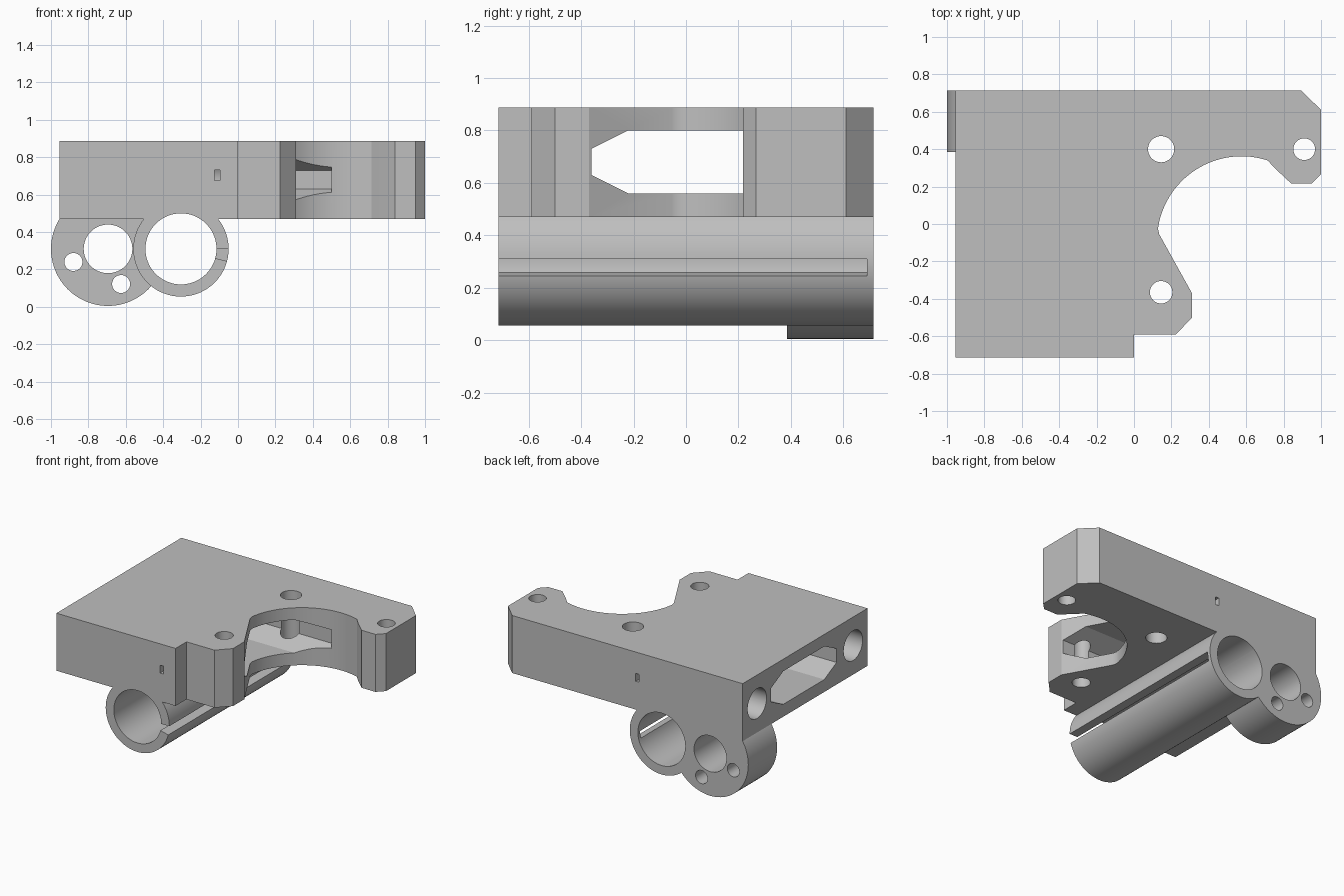
import bpy
import bmesh
from math import sin, cos, radians, tau

if "Cube" in bpy.data.objects:
    bpy.data.objects.remove(bpy.data.objects["Cube"], do_unlink=True)

FRONT, BACK = -0.715, 0.715
BOTTOM, TOP = 0.47, 0.887
TUBE = (-0.305, 0.31)
BOSS = (-0.695, 0.31)

grey = bpy.data.materials.new("plain grey")
grey.use_nodes = True
grey.diffuse_color = (0.52, 0.52, 0.52, 1)
grey.node_tree.nodes["Principled BSDF"].inputs["Base Color"].default_value = grey.diffuse_color

PLACE = {
    "x": lambda a, b, h: (h, a, b),
    "y": lambda a, b, h: (a, h, b),
    "z": lambda a, b, h: (a, b, h),
}


def prism(name, points, axis, start, end):
    """Extrude a closed outline along an axis."""
    bm = bmesh.new()
    low, high = ([bm.verts.new(PLACE[axis](a, b, h)) for a, b in points]
                 for h in (start, end))
    bm.faces.new(low)
    bm.faces.new(high)
    for i in range(len(points)):
        bm.faces.new((low[i - 1], low[i], high[i], high[i - 1]))
    bmesh.ops.recalc_face_normals(bm, faces=bm.faces)
    mesh = bpy.data.meshes.new(name)
    bm.to_mesh(mesh)
    bm.free()
    obj = bpy.data.objects.new(name, mesh)
    bpy.context.collection.objects.link(obj)
    mesh.materials.append(grey)
    return obj


def circle(centre, radius, count=72):
    return [(centre[0] + radius * cos(tau * i / count),
             centre[1] + radius * sin(tau * i / count)) for i in range(count)]


def rectangle(x0, x1, z0, z1):
    return [(x0, z0), (x1, z0), (x1, z1), (x0, z1)]


def combine(body, part, operation):
    """Apply a boolean and discard the helper."""
    mod = body.modifiers.new(part.name, "BOOLEAN")
    mod.operation = operation
    mod.solver = "EXACT"
    mod.object = part
    bpy.context.view_layer.objects.active = body
    bpy.ops.object.modifier_apply(modifier=mod.name)
    bpy.data.objects.remove(part, do_unlink=True)


# Plate with a rounded bite on its right side
bite = [(0.575 + 0.452 * cos(radians(a)), -0.09 + 0.452 * sin(radians(a)))
        for a in range(168, 71, -4)]
outline = [(-0.955, FRONT), (0, FRONT), (0, -0.59), (0.225, -0.59),
           (0.31, -0.5), (0.31, -0.37), (0.135, -0.055), (0.128, -0.025)]
outline += bite
outline += [(0.745, 0.307), (0.765, 0.287), (0.84, 0.217), (0.95, 0.217),
            (1, 0.267), (1, 0.61), (0.893, BACK), (-0.955, BACK)]
body = prism("bracket_body", outline, "z", BOTTOM, TOP)

# Long tube and short boss under the plate
combine(body, prism("long_tube", circle(TUBE, 0.255), "y", FRONT, BACK), "UNION")
combine(body, prism("short_boss", circle(BOSS, 0.305), "y", 0.385, BACK), "UNION")

# Bores running front to back
for name, centre, radius, start in (
        ("tube_bore", TUBE, 0.19, -0.8),
        ("boss_bore", BOSS, 0.13, 0.3),
        ("boss_outer_hole", (-0.88, 0.24), 0.048, 0.3),
        ("boss_lower_hole", (-0.625, 0.122), 0.048, 0.3)):
    combine(body, prism(name, circle(centre, radius), "y", start, 0.8), "DIFFERENCE")

# Slit along the right side of the tube
slit = [(-0.14, 0.31), (-0.03, 0.31), (-0.03, 0.237), (-0.14, 0.265)]
combine(body, prism("tube_slit", slit, "y", -0.8, 0.69), "DIFFERENCE")

# Hexagonal tunnel from the left side into the bite
tunnel = [(-0.36, 0.63), (-0.22, 0.56), (0.25, 0.56),
          (0.39, 0.63), (0.39, 0.73), (0.25, 0.80), (-0.22, 0.80), (-0.36, 0.73)]
combine(body, prism("side_tunnel", tunnel, "x", -1.1, 0.5), "DIFFERENCE")

# Blind rod sockets in the left side, each with a small slot
for side in (-1, 1):
    socket = circle((0.55 * side, 0.68), 0.108)
    combine(body, prism("rod_socket", socket, "x", -1.1, -0.09), "DIFFERENCE")
    slot = rectangle(-0.125, -0.097, 0.675, 0.732)
    combine(body, prism("peep_slot", slot, "y", 0.55 * side, 0.8 * side), "DIFFERENCE")

# Vertical screw holes
for x, y, radius in ((0.145, 0.4, 0.07), (0.145, -0.365, 0.06), (0.91, 0.4, 0.058)):
    combine(body, prism("screw_hole", circle((x, y), radius), "z", 0.3, 1.0), "DIFFERENCE")

# Smooth round walls, crisp edges
bpy.ops.object.select_all(action="DESELECT")
body.select_set(True)
bpy.context.view_layer.objects.active = body
bpy.ops.object.shade_smooth_by_angle(angle=radians(25))
